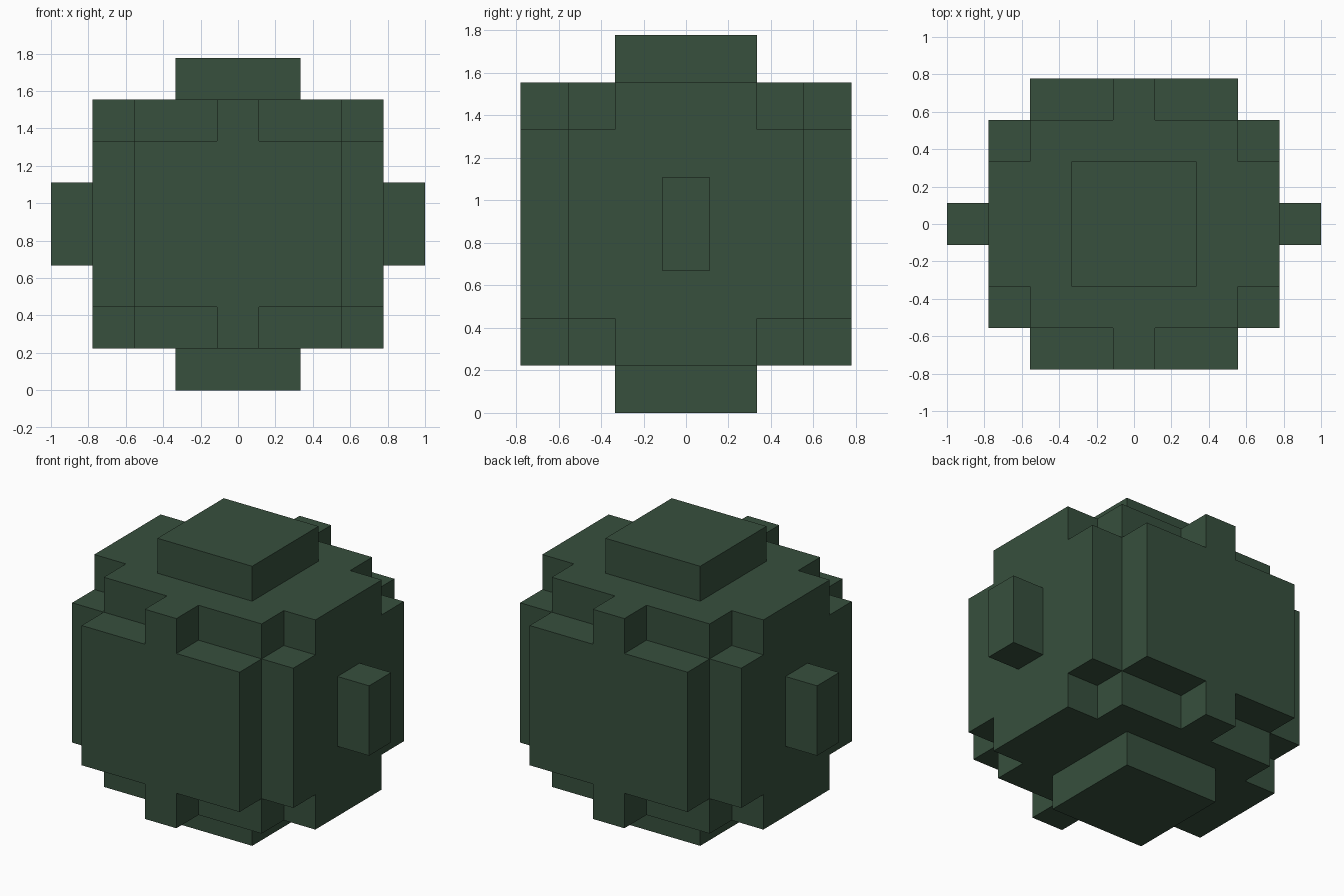
import bpy
import bmesh
from mathutils import Vector

if "Cube" in bpy.data.objects:
    bpy.data.objects.remove(bpy.data.objects["Cube"])

U = 2 / 9  # block size

# Symmetric blocky ball: boxes (half x, half y, z bottom, z top) in block units
BOXES = [
    (1.5, 1.5, 0, 8),   # top and bottom caps
    (0.5, 3.5, 1, 7),   # cross-shaped upper and lower rims
    (2.5, 2.5, 1, 7),
    (3.5, 1.5, 1, 7),
    (2.5, 3.5, 2, 6),   # main belly
    (3.5, 2.5, 2, 6),
    (4.5, 0.5, 3, 5),   # side nubs
]


def solid(x, y, z):
    """True when the block centred at x, y, z is filled."""
    return any(abs(x) < hx and abs(y) < hy and z0 < z < z1
               for hx, hy, z0, z1 in BOXES)


# Leaf colour
green = bpy.data.materials.new("dark leaf green")
green.diffuse_color = (0.038, 0.079, 0.047, 1)
green.use_nodes = True
green.node_tree.nodes["Principled BSDF"].inputs["Base Color"].default_value = green.diffuse_color

# Outer skin of the filled blocks, as one closed surface
bm = bmesh.new()
axes = [Vector((1, 0, 0)), Vector((0, 1, 0)), Vector((0, 0, 1))]
for x in range(-4, 5):
    for y in range(-3, 4):
        for k in range(8):
            c = Vector((x, y, k + 0.5))
            if not solid(*c):
                continue
            for a in range(3):
                for s in (-1, 1):
                    n = axes[a] * s
                    if solid(*(c + n)):
                        continue
                    p, q = axes[(a + 1) % 3] * s, axes[(a + 2) % 3]
                    corners = [(-1, -1), (1, -1), (1, 1), (-1, 1)]
                    bm.faces.new([bm.verts.new((c + (n + p * i + q * j) / 2) * U)
                                  for i, j in corners])
bmesh.ops.remove_doubles(bm, verts=bm.verts[:], dist=0.001)

mesh = bpy.data.meshes.new("bush_ball")
bm.to_mesh(mesh)
bm.free()
mesh.materials.append(green)
bush = bpy.data.objects.new("bush_ball", mesh)
bpy.context.collection.objects.link(bush)
